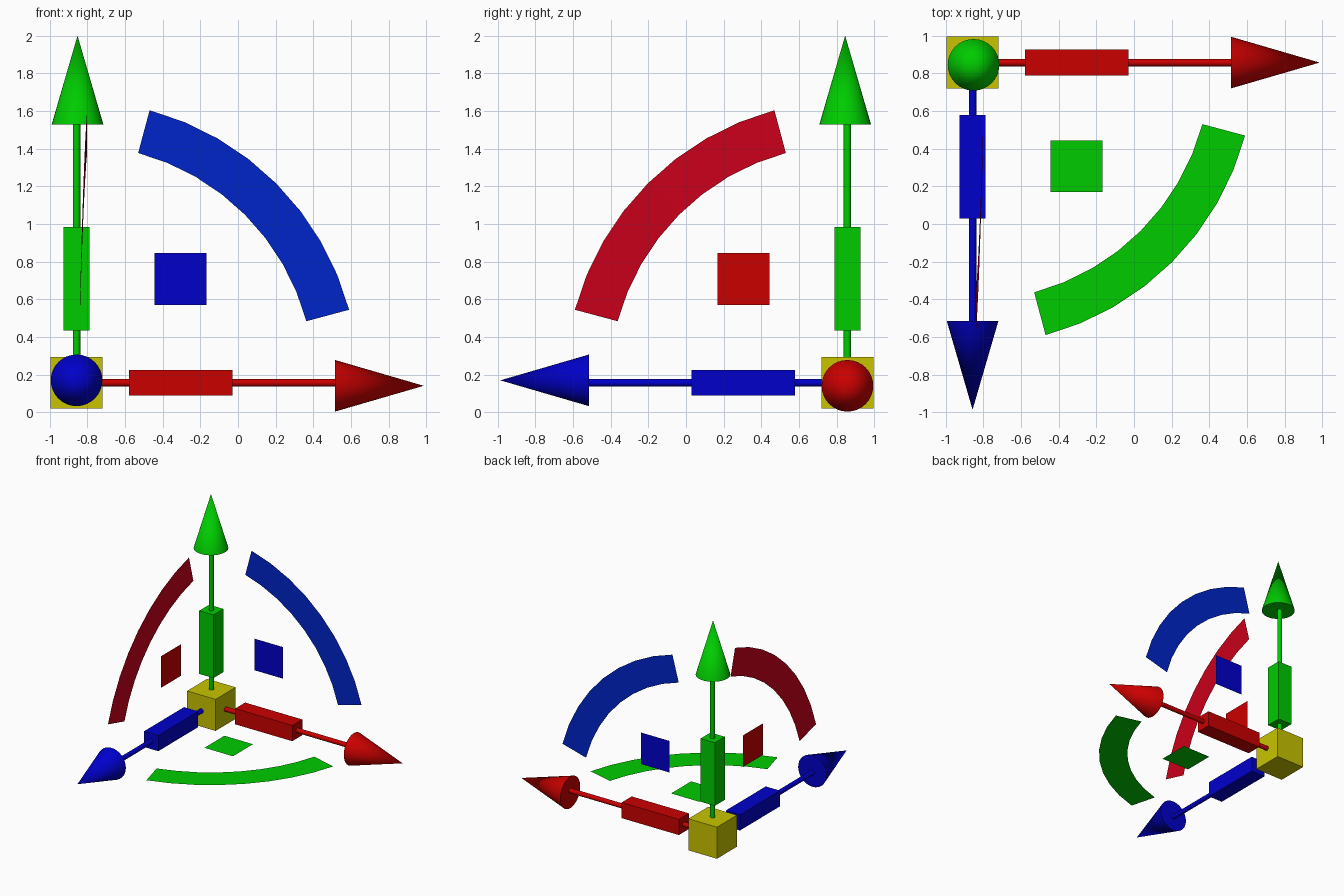
import bpy, bmesh
from math import cos, sin, radians
from mathutils import Vector

if "Cube" in bpy.data.objects:
    bpy.data.objects.remove(bpy.data.objects["Cube"])

ORIGIN = Vector((-0.857, 0.857, 0.157))


def material(name, rgb):
    m = bpy.data.materials.new(name)
    m.diffuse_color = (*rgb, 1)
    m.use_nodes = True
    m.node_tree.nodes["Principled BSDF"].inputs["Base Color"].default_value = m.diffuse_color
    return m


RED = material("red", (0.6, 0.0, 0.0))
GREEN = material("green", (0.0, 0.6, 0.0))
BLUE = material("blue", (0.0, 0.0, 0.6))
YELLOW = material("yellow", (0.58, 0.55, 0.0))
ARC_RED = material("arc_red", (0.6, 0.0, 0.01))
ARC_BLUE = material("arc_blue", (0.0, 0.018, 0.58))

X, Y, Z = Vector((1, 0, 0)), Vector((0, -1, 0)), Vector((0, 0, 1))


def box(name, centre, size, mat):
    bpy.ops.mesh.primitive_cube_add(size=1, location=centre)
    ob = bpy.context.object
    ob.name = name
    ob.scale = size
    ob.data.materials.append(mat)


def spike(name, base, direction, length, r1, r2, mat):
    """Round bar or cone running from base along direction."""
    bpy.ops.mesh.primitive_cone_add(
        vertices=32, radius1=r1, radius2=r2, depth=length,
        location=base + direction * length / 2,
        rotation=direction.to_track_quat('Z', 'Y').to_euler())
    ob = bpy.context.object
    ob.name = name
    ob.data.materials.append(mat)
    bpy.ops.object.shade_smooth_by_angle(angle=radians(40))


def sheet(name, rows, mat):
    """Flat strip through pairs of points."""
    bm = bmesh.new()
    pairs = [[bm.verts.new(p) for p in row] for row in rows]
    for (a, b), (c, d) in zip(pairs, pairs[1:]):
        bm.faces.new((a, b, d, c))
    me = bpy.data.meshes.new(name)
    bm.to_mesh(me)
    bm.free()
    me.materials.append(mat)
    bpy.context.collection.objects.link(bpy.data.objects.new(name, me))


# Centre cube
box("centre_cube", ORIGIN, (0.275,) * 3, YELLOW)

# Three arms: rod, scale block and arrow head (heads sit slightly off axis)
arms = [("red", X, RED, Vector((0, 0, -0.016))),
        ("blue", Y, BLUE, Vector((0, 0, 0.013))),
        ("green", Z, GREEN, Vector((0.005, -0.012, 0)))]
for label, d, mat, shift in arms:
    spike(label + "_rod", ORIGIN + d * 0.13, d, 1.245, 0.02, 0.02, mat)
    size = [0.55 if abs(c) else 0.137 for c in d]
    box(label + "_block", ORIGIN + d * 0.553, size, mat)
    length = 0.471
    spike(label + "_arrow_head", ORIGIN + d * 1.372 + shift, d, length,
          0.137, 0, mat)

# Three planes: square tile and rotation arc (red arc leans slightly)
planes = [("red", Y, Z, X, RED, ARC_RED, (0.017, 0.056)),
          ("blue", X, Z, Y, BLUE, ARC_BLUE, (0, 0)),
          ("green", X, Y, Z, GREEN, GREEN, (0, 0))]
for label, u, v, n, mat, arc_mat, lean in planes:
    sheet(label + "_tile",
          [[ORIGIN + u * a + v * b for b in (0.413, 0.688)]
           for a in (0.415, 0.69)], mat)
    rows = []
    for i in range(9):
        t = radians(15 + 7.5 * i)
        off = n * (lean[0] + (lean[1] - lean[0]) * (sin(t) - cos(t) + 0.707) / 1.414)
        rows.append([ORIGIN + off + (u * cos(t) + v * sin(t)) * r
                     for r in (1.263, 1.498)])
    sheet(label + "_arc", rows, arc_mat)
